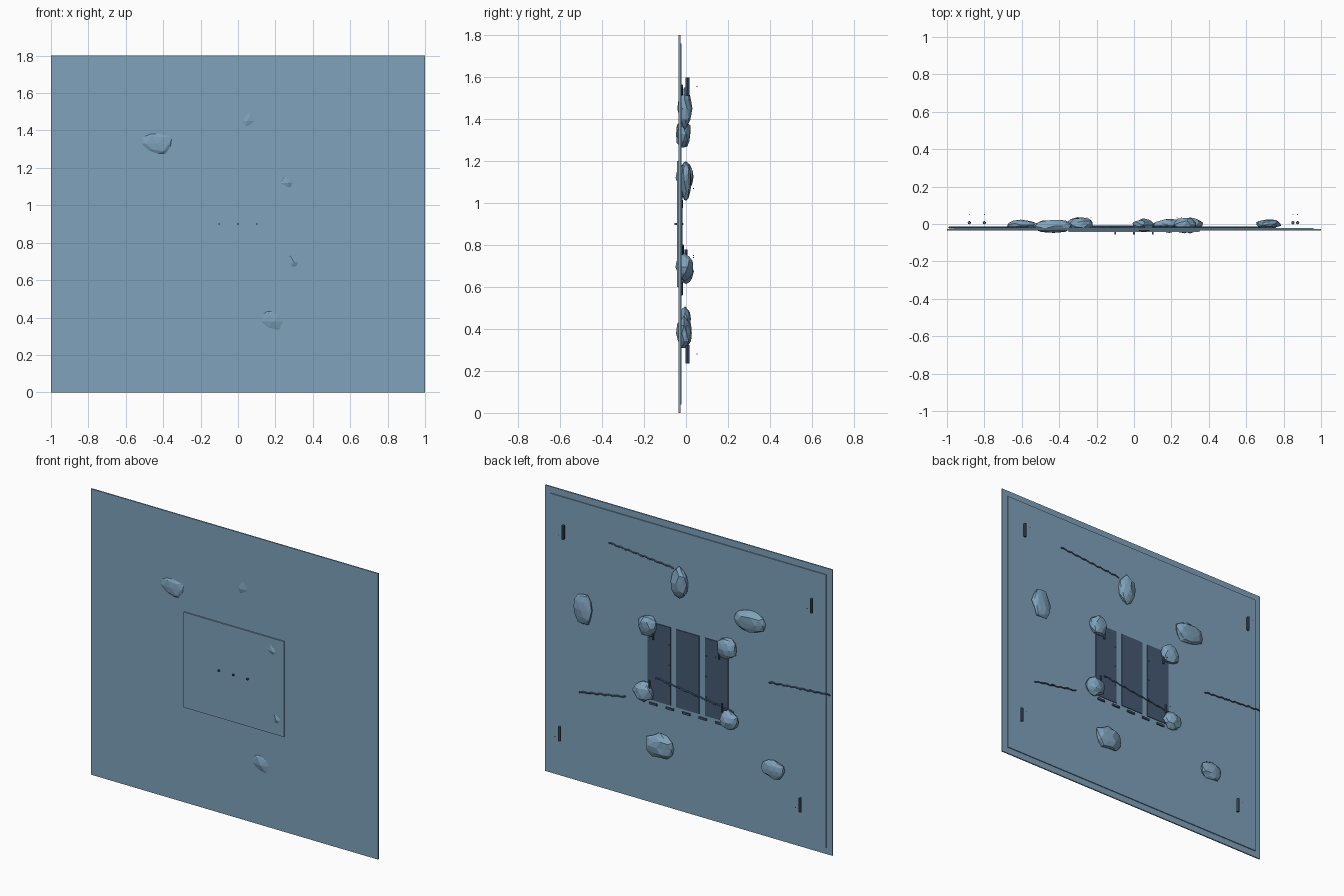
import bpy, bmesh, random
from mathutils import Vector, Matrix

random.seed(7)
old = bpy.data.objects.get("Cube")
if old:
    bpy.data.objects.remove(old, do_unlink=True)


def material(name, rgb):
    m = bpy.data.materials.new(name)
    m.use_nodes = True
    col = (*rgb, 1)
    m.diffuse_color = col
    m.node_tree.nodes["Principled BSDF"].inputs["Base Color"].default_value = col
    return m


BLUE = material("pale_steel_blue", (0.21, 0.36, 0.50))
DARK = material("dark_slate", (0.06, 0.10, 0.17))


def finish(bm, name, mat):
    mesh = bpy.data.meshes.new(name)
    bmesh.ops.recalc_face_normals(bm, faces=bm.faces)
    bm.to_mesh(mesh)
    bm.free()
    mesh.materials.append(mat)
    ob = bpy.data.objects.new(name, mesh)
    bpy.context.collection.objects.link(ob)
    return ob


def box(name, x, y, z, mat):
    """Box from (min, max) pairs."""
    bm = bmesh.new()
    size = [b - a for a, b in (x, y, z)]
    mid = [(a + b) / 2 for a, b in (x, y, z)]
    bmesh.ops.create_cube(bm, size=1, matrix=Matrix.Translation(mid) @ Matrix.Diagonal((*size, 1)))
    return finish(bm, name, mat)


def rod(name, loc, radius, height):
    bm = bmesh.new()
    bmesh.ops.create_cone(bm, cap_ends=True, segments=8, radius1=radius, radius2=radius,
                          depth=height, matrix=Matrix.Translation(loc))
    return finish(bm, name, DARK)


def bead(name, loc, radius):
    bm = bmesh.new()
    bmesh.ops.create_icosphere(bm, subdivisions=1, radius=radius, matrix=Matrix.Translation(loc))
    return finish(bm, name, DARK)


def stone(name, loc, half):
    """Faceted stone: a jittered, flattened icosphere."""
    bm = bmesh.new()
    bmesh.ops.create_icosphere(bm, subdivisions=2, radius=1)
    for v in bm.verts:
        v.co *= random.uniform(0.84, 1.08)
        v.co = Vector(c * h for c, h in zip(v.co, half)) + Vector(loc)
    return finish(bm, name, BLUE)


def crack(name, start, end, y=-0.019, links=16):
    """Jagged thin line made of short square links."""
    cu = bpy.data.curves.new(name, 'CURVE')
    cu.dimensions = '3D'
    cu.bevel_depth = 0.005
    cu.bevel_resolution = 0
    cu.use_fill_caps = True
    sp = cu.splines.new('POLY')
    sp.points.add(links)
    for i, p in enumerate(sp.points):
        t = i / links
        wobble = 0.003 if i % 2 else -0.003
        p.co = (start[0] + (end[0] - start[0]) * t, y,
                start[1] + (end[1] - start[1]) * t + wobble, 1)
    cu.materials.append(DARK)
    bpy.context.collection.objects.link(bpy.data.objects.new(name, cu))


# Wall slab, raised back field and raised front plate
box("wall_slab", (-1, 1), (-0.035, -0.027), (0, 1.8), BLUE)
box("back_field", (-0.96, 0.96), (-0.027, -0.021), (0.04, 1.76), BLUE)
box("front_plate", (-0.35, 0.35), (-0.042, -0.035), (0.6, 1.2), BLUE)

# Central planks with rivets in the gaps
for i, x in enumerate((-0.2, 0, 0.2)):
    box(f"plank_{i}", (x - 0.08, x + 0.08), (-0.021, -0.017), (0.65, 1.14), DARK)
for i, x in enumerate((-0.13, 0.13)):
    for z in (0.77, 0.9, 1.03):
        bead(f"rivet_{i}", (x, -0.016, z), 0.004)

# Short dashes under the planks
for i in range(5):
    x = -0.22 + i * 0.115
    box(f"dash_{i}", (x - 0.027, x + 0.027), (-0.021, -0.012), (0.622, 0.634), DARK)

# Pins poking out of the front
for i, x in enumerate((-0.1, 0, 0.1)):
    box(f"front_pin_{i}", (x - 0.005, x + 0.005), (-0.055, -0.042), (0.896, 0.904), DARK)

# Corner handles, each with a small bead behind it
for i, (x, z) in enumerate([(0.85, 1.555), (-0.88, 1.555), (0.875, 0.28), (-0.8, 0.28)]):
    rod(f"handle_{i}", (x, 0.007, z), 0.009, 0.088)
    bead(f"handle_bead_{i}", (x, 0.052, z), 0.003)

# Smaller handles around the planks
for i, (x, z) in enumerate([(0.23, 1.07), (-0.23, 1.07), (0.255, 0.75), (-0.25, 0.74)]):
    rod(f"small_handle_{i}", (x, 0.0, z), 0.006, 0.055)
    bead(f"small_bead_{i}", (x, 0.036, z), 0.003)

# Embedded stones: centre and half sizes
stones = {
    "stone_left": ((0.718, 0, 1.108), (0.07, 0.027, 0.105)),
    "stone_top": ((0.05, -0.006, 1.45), (0.06, 0.034, 0.1)),
    "stone_upper_right": ((-0.43, -0.012, 1.33), (0.11, 0.038, 0.075)),
    "stone_corner_a": ((0.272, -0.005, 1.119), (0.068, 0.043, 0.068)),
    "stone_corner_b": ((-0.279, -0.003, 1.126), (0.068, 0.038, 0.068)),
    "stone_corner_c": ((0.3, -0.006, 0.695), (0.07, 0.043, 0.062)),
    "stone_corner_d": ((-0.3, 0, 0.674), (0.065, 0.035, 0.062)),
    "stone_bottom": ((0.19, -0.009, 0.38), (0.1, 0.038, 0.078)),
    "stone_lower_right": ((-0.606, -0.005, 0.449), (0.08, 0.032, 0.062)),
}
for name, (loc, half) in stones.items():
    stone(name, loc, half)

# Jagged cracks on the back
crack("crack_top", (0.55, 1.56), (0.1, 1.52))
crack("crack_left", (0.755, 0.565), (0.435, 0.62), links=11)
crack("crack_right", (-0.565, 0.98), (-0.99, 1.013))
crack("crack_center", (0.22, 0.8), (-0.32, 0.73), y=-0.014)
